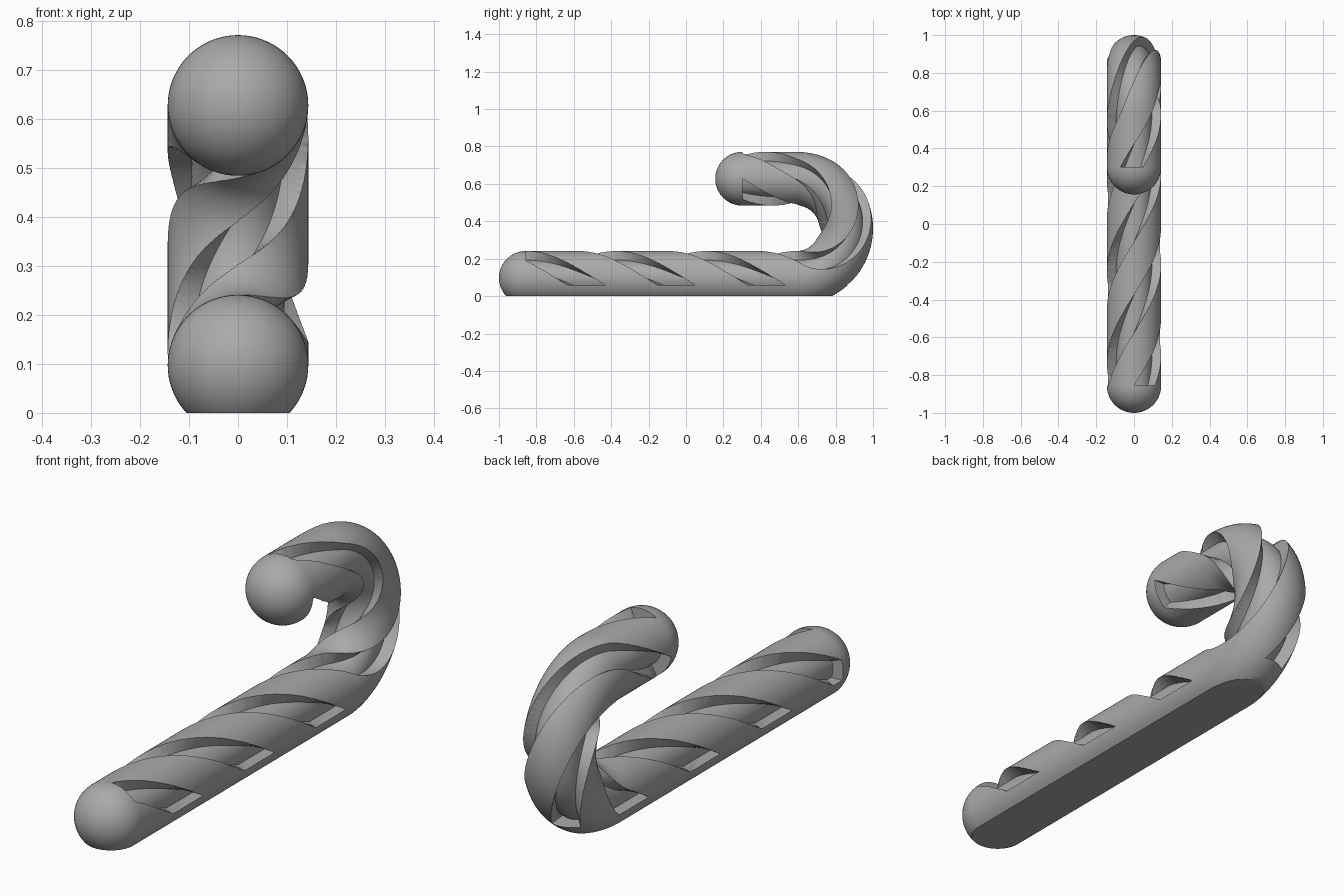
import bpy, bmesh, math
from mathutils import Vector

cube = bpy.data.objects.get("Cube")
if cube:
    bpy.data.objects.remove(cube)

R = 0.1435           # tube radius
GROOVE_R = 0.095     # radius of the groove floor
Z0 = 0.0975          # height of the shaft axis
BEND = 0.265         # radius of the hook
Y0, Y1, Y2 = -0.8565, 0.5915, 0.30
SHAFT, ARC, TIP = Y1 - Y0, math.pi * BEND, Y1 - Y2
LENGTH = SHAFT + ARC + TIP
TWIST = math.radians(-249)   # per unit of length
AX = Vector((1, 0, 0))


def frame(s):
    """Centre and inward normal of the cane axis at arc length s."""
    if s <= SHAFT:
        return Vector((0, Y0 + s, Z0)), Vector((0, 0, 1))
    if s >= SHAFT + ARC:
        return Vector((0, Y1 - (s - SHAFT - ARC), Z0 + 2 * BEND)), Vector((0, 0, -1))
    a = (s - SHAFT) / BEND
    n = Vector((0, -math.sin(a), math.cos(a)))
    return Vector((0, Y1, Z0 + BEND)) - n * BEND, n


def sweep(name, stations, section, floor):
    """Sweep section(s, r) -> [(radius, angle)] along the axis, trimmed flat at floor."""
    bm = bmesh.new()
    rings = []
    for s, r in stations:
        c, n = frame(s)
        rings.append([bm.verts.new(c + AX * (q * math.cos(a)) + n * (q * math.sin(a)))
                      for q, a in section(s, r)])
    for a, b in zip(rings, rings[1:]):
        for i in range(len(a)):
            j = (i + 1) % len(a)
            bm.faces.new((a[i], a[j], b[j], b[i]))
    bm.faces.new(rings[0])
    bm.faces.new(rings[-1])
    bmesh.ops.triangulate(bm, faces=bm.faces[:])
    bmesh.ops.bisect_plane(bm, geom=bm.verts[:] + bm.edges[:] + bm.faces[:],
                           plane_co=(0, 0, floor), plane_no=(0, 0, 1), clear_inner=True)
    bmesh.ops.holes_fill(bm, edges=[e for e in bm.edges if e.is_boundary], sides=0)
    bmesh.ops.recalc_face_normals(bm, faces=bm.faces[:])
    me = bpy.data.meshes.new(name)
    bm.to_mesh(me)
    bm.free()
    ob = bpy.data.objects.new(name, me)
    bpy.context.collection.objects.link(ob)
    return ob


# Round-ended hooked tube with a flat underside
CAP, SIDES, STEPS = 16, 72, 120
caps = [(R * math.sin(t), R * math.cos(t))
        for t in (math.pi / 2 * (i + 0.1) / CAP for i in range(CAP))]
stations = [(-d, r) for d, r in reversed(caps)]
stations += [(LENGTH * i / STEPS, R) for i in range(STEPS + 1)]
stations += [(LENGTH + d, r) for d, r in caps]
cane = sweep("cane", stations,
             lambda s, r: [(r, math.tau * i / SIDES) for i in range(SIDES)], 0)

# Three spiral grooves, stopping at a flat ledge near the base
GSTEPS, ARCPTS = 160, 6
gstations = [(0.001 + (LENGTH - 0.002) * i / GSTEPS, 0) for i in range(GSTEPS + 1)]


def groove_section(start):
    def section(s, r):
        base = start + TWIST * s
        angles = [base + math.radians(50) * i / ARCPTS for i in range(ARCPTS + 1)]
        return [(GROOVE_R, a) for a in angles] + [(R + 0.02, a) for a in reversed(angles)]
    return section


bpy.context.view_layer.objects.active = cane
for k in range(3):
    cutter = sweep("groove_cutter", gstations,
                   groove_section(math.radians(40 + 120 * k)), 0.06)
    cutter.hide_render = True
    mod = cane.modifiers.new("groove", 'BOOLEAN')
    mod.operation, mod.solver, mod.object = 'DIFFERENCE', 'EXACT', cutter
    bpy.ops.object.modifier_apply(modifier=mod.name)
    bpy.data.objects.remove(cutter)

# Plain grey surface
mat = bpy.data.materials.new("grey")
mat.use_nodes = True
grey = (0.4, 0.4, 0.4, 1)
mat.diffuse_color = grey
mat.node_tree.nodes["Principled BSDF"].inputs["Base Color"].default_value = grey
cane.data.materials.clear()
cane.data.materials.append(mat)

bpy.ops.object.select_all(action='DESELECT')
cane.select_set(True)
bpy.ops.object.shade_smooth_by_angle(angle=math.radians(30))
